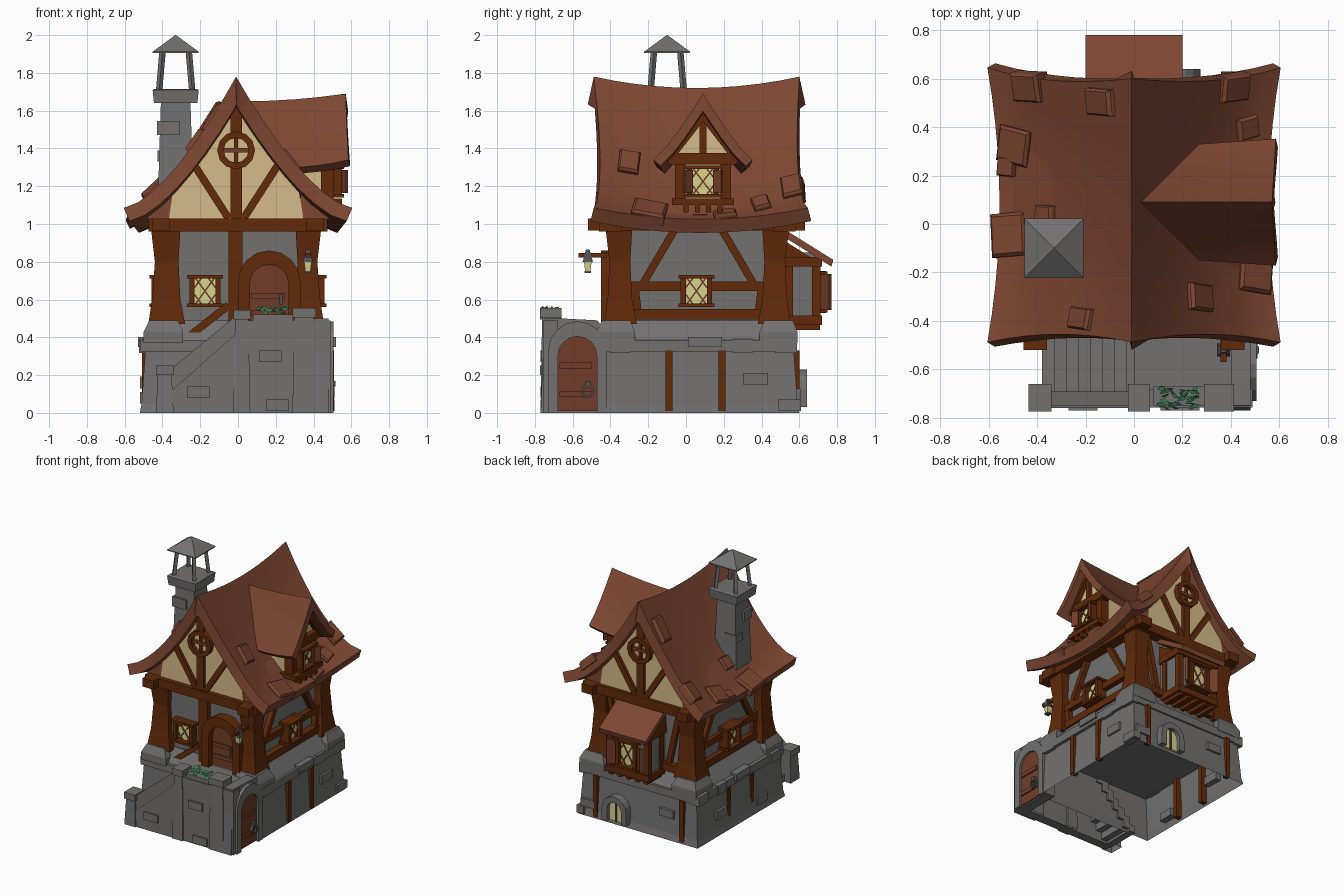
import bpy, bmesh, math, random
from mathutils import Matrix, Vector

if "Cube" in bpy.data.objects:
    bpy.data.objects.remove(bpy.data.objects["Cube"])
random.seed(4)

def material(name, c):
    m = bpy.data.materials.new(name)
    m.diffuse_color = (*c, 1)
    m.use_nodes = True
    m.node_tree.nodes["Principled BSDF"].inputs["Base Color"].default_value = m.diffuse_color
    return m
STONE = material("grey stone", (0.17, 0.165, 0.163))
WOOD = material("dark timber", (0.122, 0.023, 0.003))
ROOF = material("roof tile", (0.205, 0.061, 0.031))
PLASTER = material("cream plaster", (0.66, 0.5, 0.25))
GLASS = material("yellow glass", (0.68, 0.66, 0.26))
DOOR = material("red brown boards", (0.17, 0.046, 0.021))
IRON = material("dark iron", (0.08, 0.08, 0.085))
LEAF = material("green leaf", (0.045, 0.26, 0.1))
I = Matrix()
def R(deg): return Matrix.Rotation(math.radians(deg), 4, 'Z')
RIGHT, BACK = R(90), R(180)      # wall frames: x along the wall, -y outward
def side_frame(s): return R(90*s) @ Matrix.Diagonal((s, 1, 1, 1))   # mirrored side walls

def part(name, verts, faces, mat, M=I):
    bm = bmesh.new()
    vs = [bm.verts.new(M @ Vector(v)) for v in verts]
    for f in faces: bm.faces.new([vs[i] for i in f])
    bmesh.ops.recalc_face_normals(bm, faces=bm.faces)
    me = bpy.data.meshes.new(name)
    bm.to_mesh(me); bm.free()
    me.materials.append(mat)
    ob = bpy.data.objects.new(name, me)
    bpy.context.collection.objects.link(ob)
    return ob

def loft(name, sections, mat, M=I, bottom=True):
    """Stack of rectangles (z, x0, x1, y0, y1)."""
    v, f = [], []
    for z, a, b, c, d in sections: v += [(a, c, z), (b, c, z), (b, d, z), (a, d, z)]
    for k in range(0, len(v) - 4, 4):
        f += [(k+i, k+(i+1) % 4, k+4+(i+1) % 4, k+4+i) for i in range(4)]
    f.append(tuple(range(len(v)-4, len(v))))
    if bottom: f.append((0, 1, 2, 3))
    return part(name, v, f, mat, M)

def box(name, x, y, z, mat, M=I):
    return loft(name, [(z[0], *x, *y), (z[1], *x, *y)], mat, M)

def beam(name, p, q, w, d, mat, M=I):
    p, q = Vector(p), Vector(q)
    T = M @ Matrix.Translation(p) @ (q-p).to_track_quat('Z', 'Y').to_matrix().to_4x4()
    return box(name, (-w/2, w/2), (-d/2, d/2), (0, (q-p).length), mat, T)

def prism(name, pts, y0, y1, mat, M=I):
    n = len(pts)
    v = [(x, y, z) for y in (y0, y1) for x, z in pts]
    f = [tuple(range(n)), tuple(range(n, 2*n))] + [(i, (i+1) % n, n+(i+1) % n, n+i) for i in range(n)]
    return part(name, v, f, mat, M)

def ring(name, outer, inner, y0, y1, mat, M=I, closed=False):
    n = len(outer)
    v = [(x, y, z) for y in (y0, y1) for L in (outer, inner) for x, z in L]
    f = []
    for i in range(n if closed else n-1):
        j = (i+1) % n
        f += [(i, j, n+j, n+i), (2*n+i, 2*n+j, 3*n+j, 3*n+i), (i, j, 2*n+j, 2*n+i), (n+i, n+j, 3*n+j, 3*n+i)]
    if not closed: f += [(i, n+i, 3*n+i, 2*n+i) for i in (0, n-1)]
    return part(name, v, f, mat, M)

def arch(cx, w, z0, top, n=8):
    arc = [(cx - w*math.cos(math.pi*i/n), top - w + w*math.sin(math.pi*i/n)) for i in range(n+1)]
    return [(cx-w, z0)] + arc + [(cx+w, z0)]

def circle(cx, cz, r, n=12):
    return [(cx + r*math.cos(2*math.pi*i/n), cz + r*math.sin(2*math.pi*i/n)) for i in range(n)]

def window(u, d, z, M, w=0.055, h=0.075, t=0.028):
    box("window_glass", (u-w, u+w), (-d-.02, -d+.03), (z-h, z+h), GLASS, M)
    for s in (-1, 1):
        box("window_jamb", (u+s*w-t*(s < 0), u+s*w+t*(s > 0)), (-d-.05, -d+.03), (z-h-.01, z+h+.01), WOOD, M)
        zz = z + s*h
        box("window_rail", (u-w-t-.012, u+w+t+.012), (-d-.06, -d+.03), (zz-.009, zz+.009), WOOD, M)
        beam("lattice", (u-w, -d-.022, z-s*h), (u+w, -d-.022, z+s*h), .01, .008, DOOR, M)
        for k in (-1, 1):
            beam("lattice", (u+k*w, -d-.022, z+s*h*.25), (u+k*w*.25, -d-.022, z+s*h), .009, .008, DOOR, M)

# ---- stone base, open underneath
loft("base", [(.0, -.52, .5, -.47, .60), (.05, -.51, .495, -.46, .59), (.34, -.49, .48, -.45, .57)], STONE, bottom=False)
box("base_ledge", (-.515, .505), (-.46, .585), (.325, .385), STONE)
loft("base_skirt", [(.38, -.49, .49, -.44, .57), (.49, -.41, .41, -.38, .51)], STONE)
for sx in (-1, 1):
    for yc, out in ((-.37, -.1), (.49, .1)):
        a, b = sorted((sx*.50, sx*.29)); c, d = sorted((yc+out, yc-out))
        loft("corner_stone", [(.37, a, b, c, d), (.43, a, b, c, d), (.49, a+.03, b-.03, c+.025, d-.025)], STONE)
    for y in (-.35, .3, .53):   # uneven ledge stones
        L = random.uniform(.05, .07)
        box("ledge_stone", sorted((sx*.45, sx*.515-.01)), (y-L, y+L), (.318, .39), STONE)
    for u in (-.09, .19):
        box("base_plank", (u-.018, u+.018), (-.507, -.46), (.01, .33), WOOD, side_frame(sx))
for u in (-.36, .38):
    box("base_plank", (u-.018, u+.018), (-.6, -.56), (.01, .33), WOOD, BACK)
for u, z, w, h, d, M in ((.17, .30, .06, .03, .77, I), (-.21, .11, .06, .03, .77, I), (.21, .04, .06, .03, .77, I),
                         (.37, .18, .065, .032, .505, RIGHT), (.1, .375, .09, .026, .52, RIGHT), (.55, .04, .06, .03, .51, RIGHT),
                         (-.3, .16, .065, .032, .52, R(-90)), (.2, .08, .06, .03, .52, R(-90)), (-.05, .375, .09, .026, .53, R(-90)),
                         (.25, .2, .06, .03, .6, BACK), (-.42, .1, .06, .03, .605, BACK)):
    box("facing_stone", (u-w, u+w), (-d, -d+.06), (z-h, z+h), STONE, M)
# cellar window at the back
ring("cellar_window_arch", arch(-.17, .105, .03, .23), arch(-.17, .06, .03, .185), -.64, -.56, STONE, BACK)
prism("cellar_window_glass", arch(-.17, .06, .03, .185), -.61, -.56, GLASS, BACK)
box("cellar_window_bar", (-.177, -.163), (-.618, -.6), (.03, .185), IRON, BACK)

# ---- porch and stairs
for i in range(8):
    x, z = -.38 + i*.05, .055*(i+1)
    box("stair_step", (x, x+.055), (-.72, -.44), (max(0, z-.09), z), STONE)
box("porch_floor", (0, .47), (-.72, -.40), (.38, .45), STONE)
prism("stair_wall", [(-.37, 0), (.02, 0), (.02, .54), (-.37, .22)], -.752, -.69, STONE)
prism("stair_wall_plinth", [(-.36, 0), (.0, 0), (.0, .43), (-.36, .11)], -.76, -.7, STONE)
box("porch_front_wall", (0, .49), (-.757, -.68), (0, .49), STONE)
for x, w, h in ((-.388, .047, .25), (.02, .045, .545), (.35, .062, .555)):
    loft("porch_post", [(0, x-w, x+w, -.77, -.66), (h-.05, x-w+.01, x+w-.01, -.762, -.665)], STONE, bottom=False)
    box("porch_post_cap", (x-w, x+w), (-.773, -.66), (h-.05, h), STONE)
prism("cellar_door_wall", [(-.77, 0), (-.41, 0), (-.42, .43), (-.47, .49), (-.66, .5), (-.75, .5)], -.48, -.40, STONE, RIGHT)
ring("cellar_door_arch", arch(-.575, .155, 0, .485), arch(-.575, .103, 0, .405), -.505, -.42, STONE, RIGHT)
prism("cellar_door", arch(-.575, .103, .01, .405), -.488, -.45, DOOR, RIGHT)
for z in (.1, .25):
    box("cellar_door_brace", (-.67, -.5), (-.497, -.48), (z-.016, z+.016), DOOR, RIGHT)
ring("cellar_door_ring", circle(-.52, .115, .035), circle(-.52, .115, .022), -.51, -.49, IRON, RIGHT, True)
box("cellar_door_knob", (-.535, -.505), (-.515, -.48), (.14, .17), IRON, RIGHT)
box("planter", (.08, .29), (-.75, -.67), (.48, .522), STONE)
for i in range(40):
    T = Matrix.Translation((random.uniform(.1, .27), random.uniform(-.76, -.675), random.uniform(.525, .558)))
    T = T @ R(random.uniform(-40, 40)) @ Matrix.Rotation(random.uniform(.3, 1.1), 4, 'X')
    part("leaf", [(-.017, 0, 0), (0, -.01, .004), (.017, 0, 0), (0, .01, .004)], [(0, 1, 2, 3)], LEAF, T)

# ---- timber storey
box("storey_wall", (-.38, .37), (-.37, .49), (.44, 1.03), STONE)
for sx in (-1, 1):
    for sy in (-1, 1):
        secs = []
        for z, xo, yo, inn in ((.47, .455, .495, .28), (.6, .435, .475, .305), (.8, .42, .465, .315), (.97, .44, .485, .305)):
            xo += .02*(sx < 0)
            secs.append((z, *sorted((sx*xo, sx*inn)), *sorted((.06+sy*yo, .06+sy*(inn+.04)))))
        loft("corner_post", secs, WOOD)
    M = side_frame(sx)
    box("wall_plate", (-.52, .63), (-.455, -.36), (.965, 1.03), WOOD, M)
    box("side_sill_beam", (-.3, .43), (-.42, -.35), (.495, .55), WOOD, M)
    box("side_mid_beam", (-.3, .43), (-.41, -.35), (.645, .695), WOOD, M)
    for p, q in (((-.23, .68), (-.06, .97)), ((.36, .68), (.19, .97)), ((-.27, .66), (-.25, .5)), ((.4, .66), (.38, .5))):
        beam("side_brace", (p[0], -.385, p[1]), (q[0], -.385, q[1]), .045, .04, WOOD, M)
    window(.055, .408, .645, M)
    # boxed eaves closing the gap between wall plate and roof
    prism("eave_board", [(sx*.33, 1.02), (sx*.47, 1.02), (sx*.5, 1.05), (sx*.33, 1.21)], -.42, .55, ROOF)
for M, d in ((I, .40), (BACK, .52)):
    box("tie_beam", (-.475, .475), (-d-.06, -d+.06), (.96, 1.03), WOOD, M)
box("front_centre_post", (-.05, .025), (-.41, -.34), (.45, .97), WOOD)
beam("front_brace", (-.29, -.39, .38), (-.05, -.39, .57), .05, .04, WOOD)
window(-.175, .38, .645, I)
ring("front_door_arch", arch(.165, .165, .45, .86), arch(.165, .102, .45, .785), -.45, -.36, WOOD)
prism("front_door", arch(.165, .102, .45, .785), -.40, -.35, DOOR)
for z in (.53, .62):
    box("front_door_brace", (.07, .25), (-.41, -.39), (z-.015, z+.015), DOOR)
box("front_door_handle", (.22, .235), (-.425, -.4), (.57, .63), IRON)
for s in (-1, 1):
    beam("back_brace", (s*.3, -.5, .95), (s*.2, -.5, .5), .045, .04, WOOD, BACK)
box("back_sill_beam", (-.33, .33), (-.54, -.47), (.495, .55), WOOD, BACK)
# lantern on the front corner post
beam("lantern_bracket", (.37, -.42, .835), (.37, -.57, .835), .025, .025, WOOD)
loft("lantern_roof", [(.8, .343, .397, -.547, -.493), (.835, .353, .387, -.537, -.503), (.865, .36, .38, -.53, -.51)], IRON)
loft("lantern_glass", [(.75, .356, .384, -.534, -.506), (.8, .35, .39, -.54, -.5)], GLASS)
box("lantern_base", (.352, .388), (-.538, -.502), (.74, .752), IRON)

# ---- back bay window
box("bay_wall", (-.165, .165), (-.69, -.45), (.48, .85), STONE, BACK)
prism("bay_roof", [(.49, .95), (.5, .985), (.66, .885), (.78, .81), (.77, .775)], -.2, .2, ROOF, RIGHT)
prism("bay_gable", [(.49, .93), (.49, .8), (.7, .8)], -.17, .17, WOOD, RIGHT)
for z in (.49, .8):
    box("bay_beam", (-.185, .185), (-.72, -.5), (z-.025, z+.025), WOOD, BACK)
for s in (-1, 1):
    for d in (.69, .545):
        box("bay_post", (s*.155-.022, s*.155+.022), (-d-.022, -d+.022), (.47, .82), WOOD, BACK)
    beam("bay_shutter", (0, 0, .545), (0, 0, .735), .08, .02, DOOR, BACK @ Matrix.Translation((s*.118, -.738, 0)) @ R(s*-40))
for i in range(5):
    box("bay_bracket", (-.165+i*.075, -.135+i*.075), (-.71, -.5), (.44, .47), WOOD, BACK)
window(0, .69, .64, BACK, .06, .1)

# ---- main roof: sagging, flared surface
def roof_point(side, u, v):
    s, e = 2*v - 1, (2*u - 1)**2
    y0, y1 = -.455 - .033*e, .585 + .015*e + .045*u**3
    return Vector((side*u*(.555 + .05*s*s) - .01*(1-u), y0 + (y1-y0)*v, 1.72 - .695*(1-(1-u)**1.53) + .06*s*s))

def sheet(name, rows, thick):
    n = len(rows[0])
    f = [(i*n+j, i*n+j+1, (i+1)*n+j+1, (i+1)*n+j) for i in range(len(rows)-1) for j in range(n-1)]
    ob = part(name, [p for r in rows for p in r], f, ROOF)
    if sum(p.normal.z for p in ob.data.polygons) < 0: ob.data.flip_normals()
    m = ob.modifiers.new("thickness", 'SOLIDIFY')
    m.thickness, m.offset, m.use_even_offset = thick, -1, True
    bpy.context.view_layer.objects.active = ob
    ob.select_set(True)
    bpy.ops.object.modifier_apply(modifier=m.name)
    bpy.ops.object.shade_smooth_by_angle(angle=math.radians(30))
    ob.select_set(False)
sheet("main_roof", [[roof_point(1 if k > 0 else -1, abs(k)/8, j/10) for k in range(-8, 9)] for j in range(11)], .078)

# raised loose tiles (x, y, half width, half length)
for x, y, a, b in ((-.42, .58, .075, .06), (-.5, .32, .075, .075), (-.54, .23, .04, .04), (-.37, .03, .05, .045), (-.53, -.05, .08, .09),
                   (-.2, -.41, .07, .045), (-.12, .53, .095, .055), (.4, .58, .075, .055), (.47, .4, .05, .045),
                   (.27, -.32, .07, .055), (.51, -.2, .075, .09), (.54, .2, .035, .06)):
    s, u, v = (1 if x > 0 else -1), min(abs(x)/.58, .96), (y+.48)/1.1
    p = roof_point(s, u, v)
    du = (roof_point(s, u+.02, v) - p).normalized() * s
    nrm = du.cross(roof_point(s, u, v+.02) - p).normalized()
    T = Matrix((du, nrm.cross(du), nrm)).transposed().to_4x4()
    T.translation = p
    T = T @ R(random.uniform(-7, 7))
    loft("loose_tile", [(-.03, -a, a, -b, b), (.018, -a, a, -b, b), (.032, -a*.85, a*.85, -b*.85, b*.85)], ROOF, T)

# ---- gables
half = [(.53*k/8, 1.71 - .69*(1-(1-k/8*.95)**1.53)) for k in range(6)]
gable = [(-x, z) for x, z in half[:0:-1]] + half + [(.36, 1.0), (-.36, 1.0)]
for M, d in ((Matrix.Translation((-.01, 0, 0)), .425), (Matrix.Translation((-.01, 0, 0)) @ BACK, .555)):
    prism("gable_plaster", gable, -d, -d+.08, PLASTER, M)
    for z0, z1 in ((1.02, 1.31), (1.47, 1.68)):
        box("king_post", (-.03, .03), (-d-.025, -d+.02), (z0, z1), WOOD, M)
    for s in (-1, 1):
        beam("gable_brace", (s*.04, -d, 1.03), (s*.22, -d, 1.31), .048, .04, WOOD, M)
    ring("round_window_frame", circle(0, 1.39, .1), circle(0, 1.39, .066), -d-.04, -d+.02, WOOD, M, True)
    prism("round_window_glass", circle(0, 1.39, .07), -d-.008, -d+.01, PLASTER, M)
    box("round_window_bar", (-.068, .068), (-d-.025, -d), (1.378, 1.402), DOOR, M)
    box("round_window_bar", (-.011, .011), (-d-.025, -d), (1.324, 1.456), WOOD, M)

# ---- dormer on the right slope
DY = .09
def dormer_point(k, t):
    u = abs(k)
    x0, x1 = .03 + .24*u, .57 + .015*u
    return Vector((x0 + (x1-x0)*t, DY + k*(.24+.022*t), 1.65 - .35*(1-(1-u)**1.2) + .04*t*t))
sheet("dormer_roof", [[dormer_point(k/4, j/4) for k in range(-4, 5)] for j in range(5)], .05)
box("dormer_wall", (DY-.135, DY+.135), (-.475, -.2), (1.1, 1.38), PLASTER, RIGHT)
prism("dormer_gable", [(DY-.17, 1.35), (DY+.17, 1.35), (DY, 1.62)], -.485, -.3, PLASTER, RIGHT)
box("dormer_tie_beam", (DY-.18, DY+.18), (-.525, -.45), (1.315, 1.375), WOOD, RIGHT)
box("dormer_sill", (DY-.165, DY+.165), (-.55, -.4), (1.1, 1.135), WOOD, RIGHT)
box("dormer_king_post", (DY-.018, DY+.018), (-.51, -.45), (1.36, 1.6), WOOD, RIGHT)
for s in (-1, 1):
    u = DY + s*.12
    box("dormer_post", (u-.027, u+.027), (-.505, -.44), (1.1, 1.34), WOOD, RIGHT)
    beam("dormer_rafter", (DY+s*.19, -.51, 1.33), (DY, -.51, 1.575), .04, .04, WOOD, RIGHT)
    beam("dormer_shutter", (0, 0, 1.165), (0, 0, 1.285), .05, .015, DOOR,
         RIGHT @ Matrix.Translation((DY+s*.078, -.562, 0)) @ R(s*-35))
for i in range(4):
    u = DY - .09 + i*.06
    box("dormer_bracket", (u-.013, u+.013), (-.545, -.42), (1.06, 1.1), WOOD, RIGHT)
window(DY, .5, 1.225, RIGHT, .058, .075)

# ---- chimney
CX, CY = -.33, -.10
def sq(z, r): return (z, CX-r, CX+r, CY-r, CY+r)
loft("chimney_shaft", [sq(1.05, .095), sq(1.35, .088), sq(1.65, .078)], STONE)
loft("chimney_collar", [sq(1.64, .115), sq(1.71, .122), sq(1.715, .11)], STONE)
loft("chimney_cap", [sq(1.905, .122), sq(1.912, .122), sq(2.0, .002)], STONE)
for sx in (-1, 1):
    for sy in (-1, 1):
        beam("chimney_pillar", (CX+sx*.088, CY+sy*.088, 1.7), (CX+sx*.07, CY+sy*.07, 1.91), .024, .024, STONE)
box("chimney_stone", (-.43, -.31), (CY-.095, CY), (1.47, 1.545), STONE)
box("chimney_stone", (-.425, -.33), (CY+.01, CY+.095), (1.33, 1.39), STONE)
